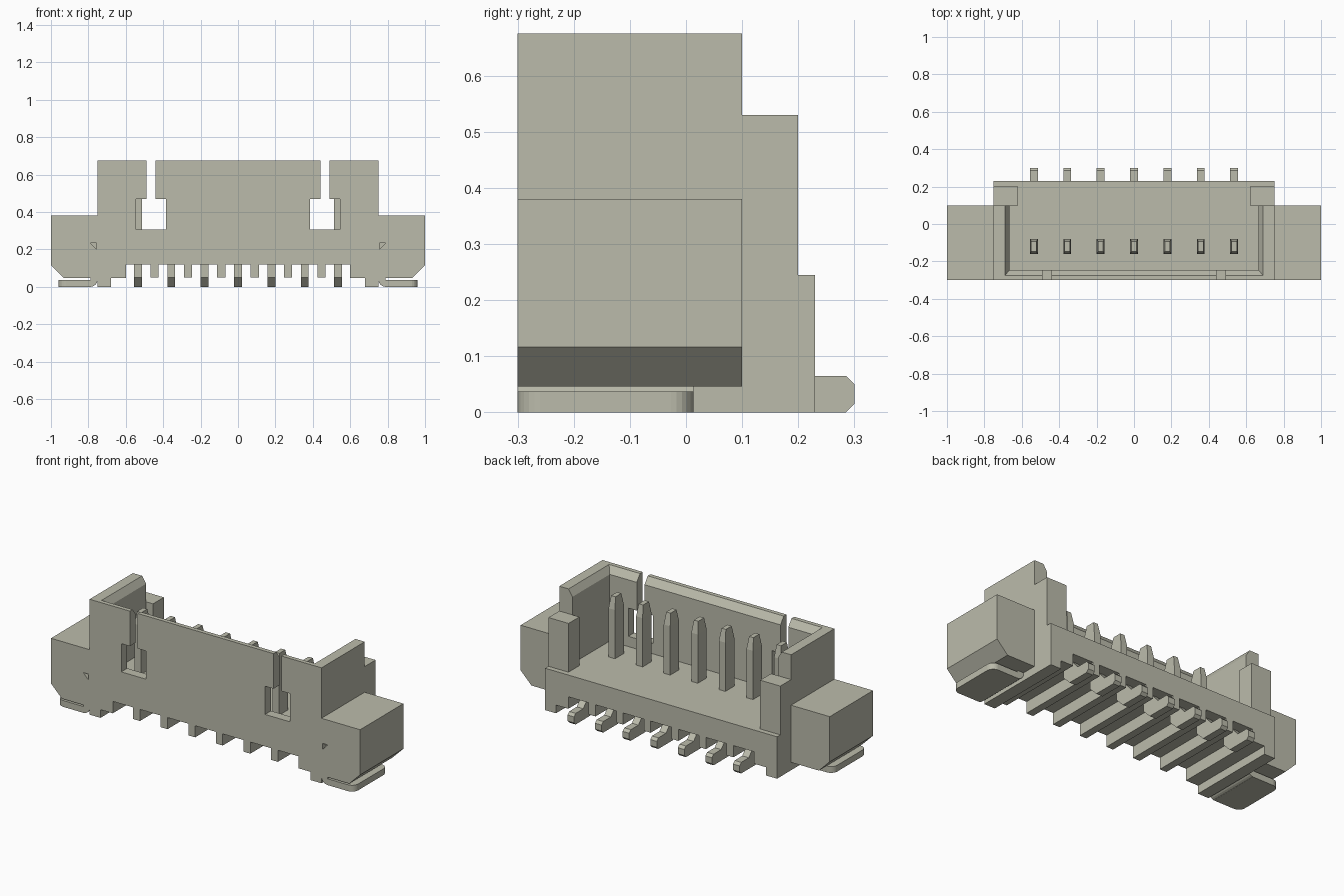
import bpy, bmesh, math
from mathutils import Vector

cube = bpy.data.objects.get("Cube")
if cube:
    bpy.data.objects.remove(cube, do_unlink=True)

mat = bpy.data.materials.new("warm_grey")
mat.use_nodes = True
COLOUR = (0.50, 0.50, 0.41, 1)
mat.diffuse_color = COLOUR
mat.node_tree.nodes["Principled BSDF"].inputs["Base Color"].default_value = COLOUR


def finish(name, bm):
    bmesh.ops.recalc_face_normals(bm, faces=bm.faces)
    mesh = bpy.data.meshes.new(name)
    bm.to_mesh(mesh)
    bm.free()
    mesh.materials.append(mat)
    obj = bpy.data.objects.new(name, mesh)
    bpy.context.collection.objects.link(obj)
    return obj


def prism(name, points, axis, lo, hi):
    """Extrude a 2D profile along one axis; profile axes keep x, y, z order."""
    place = {"x": lambda p, d: (d, p[0], p[1]),
             "y": lambda p, d: (p[0], d, p[1]),
             "z": lambda p, d: (p[0], p[1], d)}[axis]
    bm = bmesh.new()
    face = bm.faces.new([bm.verts.new(place(p, lo)) for p in points])
    out = bmesh.ops.extrude_face_region(bm, geom=[face])
    step = Vector(place((0, 0), hi - lo))
    bmesh.ops.translate(bm, vec=step,
                        verts=[g for g in out["geom"] if isinstance(g, bmesh.types.BMVert)])
    return finish(name, bm)


def rect(a, b, c, d):
    return [(a, c), (b, c), (b, d), (a, d)]


def box(name, x, y, z):
    return prism(name, rect(*x, *y), "z", *z)


def loft(name, sections):
    """Stack of rectangles, each (x0, x1, y0, y1, z)."""
    bm = bmesh.new()
    rings = [[bm.verts.new((px, py, s[4])) for px, py in rect(*s[:4])] for s in sections]
    bm.faces.new(rings[0])
    bm.faces.new(rings[-1])
    for low, high in zip(rings, rings[1:]):
        for i in range(4):
            j = (i + 1) % 4
            bm.faces.new((low[i], low[j], high[j], high[i]))
    return finish(name, bm)


def cut(obj, cutter):
    mod = obj.modifiers.new("cut", "BOOLEAN")
    mod.operation = "DIFFERENCE"
    mod.solver = "EXACT"
    mod.object = cutter
    cutter.hide_render = True
    cutter.hide_set(True)
    cutter.display_type = "WIRE"


FRONT, BACK, WALL_END = -0.30, 0.23, 0.10
FLOOR, TOP, HALF = 0.245, 0.675, 0.75
PITCH = 0.1785

# Base with feet at both ends and a comb of ribs underneath
profile = [(-HALF, FLOOR), (-HALF, 0), (-0.68, 0), (-0.68, 0.048), (-0.6, 0.048), (-0.6, 0.118)]
for i in range(6):
    x = (i - 2.5) * PITCH
    profile += [(x - 0.022, 0.118), (x - 0.022, 0.05), (x + 0.022, 0.05), (x + 0.022, 0.118)]
profile += [(-x, z) for x, z in reversed(profile[:6])]
prism("housing_base", profile, "y", FRONT, BACK)

# Three-sided shroud with a flared rim
shroud = box("shroud", (-HALF, HALF), (FRONT, WALL_END), (FLOOR, TOP))
cut(shroud, loft("cavity_cutter", [
    (-0.665, 0.665, -0.245, 0.2, 0.2),
    (-0.665, 0.665, -0.245, 0.2, 0.635),
    (-0.69, 0.69, -0.275, 0.2, TOP),
    (-0.69, 0.69, -0.275, 0.2, 0.72)]))

for side, s in (("left", 1), ("right", -1)):
    def span(a, b):
        return tuple(sorted((s * a, s * b)))

    def flip(points):
        return [(s * a, b) for a, b in points]

    # Keyhole slot in the front wall
    keyhole = [(0.385, 0.305), (0.545, 0.305), (0.545, 0.47), (0.49, 0.47),
               (0.49, 0.75), (0.44, 0.75), (0.44, 0.47), (0.385, 0.47)]
    cut(shroud, prism(side + "_slot_cutter", flip(keyhole), "y", -0.35, -0.2))

    # Rear corner post
    box(side + "_rear_post", span(0.62, HALF), (WALL_END, 0.2), (FLOOR, 0.53))

    # End block with its sloped lower corner and small front notch
    block = prism(side + "_end_block",
                  flip([(HALF, 0.046), (0.93, 0.046), (1, 0.116), (1, 0.38), (HALF, 0.38)]),
                  "y", FRONT, WALL_END)
    notch = flip([(0.757, 0.235), (0.79, 0.235), (0.757, 0.2)])
    cut(block, prism(side + "_notch_cutter", notch, "y", -0.35, -0.27))

    # Solder tab with rounded outer corners and an upward bend at the inner edge
    r, outer, y0, y1 = 0.04, 0.96, FRONT, 0.013
    arc = [math.radians(15 * i) for i in range(7)]
    tab = [(0.785, y0)]
    tab += [(outer - r + r * math.sin(t), y0 + r - r * math.cos(t)) for t in arc]
    tab += [(outer - r + r * math.cos(t), y1 - r + r * math.sin(t)) for t in arc]
    tab += [(0.785, y1)]
    prism(side + "_solder_tab", flip(tab), "z", 0, 0.037)
    bend = [(0.79 - r * math.sin(t), r - r * math.cos(t)) for t in arc]
    bend += [(0.75, 0.06), (0.785, 0.06), (0.79, 0.037)]
    prism(side + "_tab_bend", flip(bend), "y", y0, y1)

# Contact pins: tapered post inside, stepped solder tail at the back
tail = [(0.1, 0.125), (0.1, 0.05), (0.15, 0), (0.285, 0), (0.3, 0.015),
        (0.3, 0.05), (0.285, 0.065), (0.215, 0.065), (0.16, 0.125)]
for i in range(7):
    x, y, w, d = (i - 3) * PITCH, -0.12, 0.021, 0.041
    loft("contact_pin_%d" % (i + 1), [
        (x - w, x + w, y - d, y + d, FLOOR),
        (x - w, x + w, y - d, y + d, 0.53),
        (x - 0.014, x + 0.014, y - 0.027, y + 0.027, 0.6)])
    prism("contact_tail_%d" % (i + 1), tail, "x", x - w, x + w)
